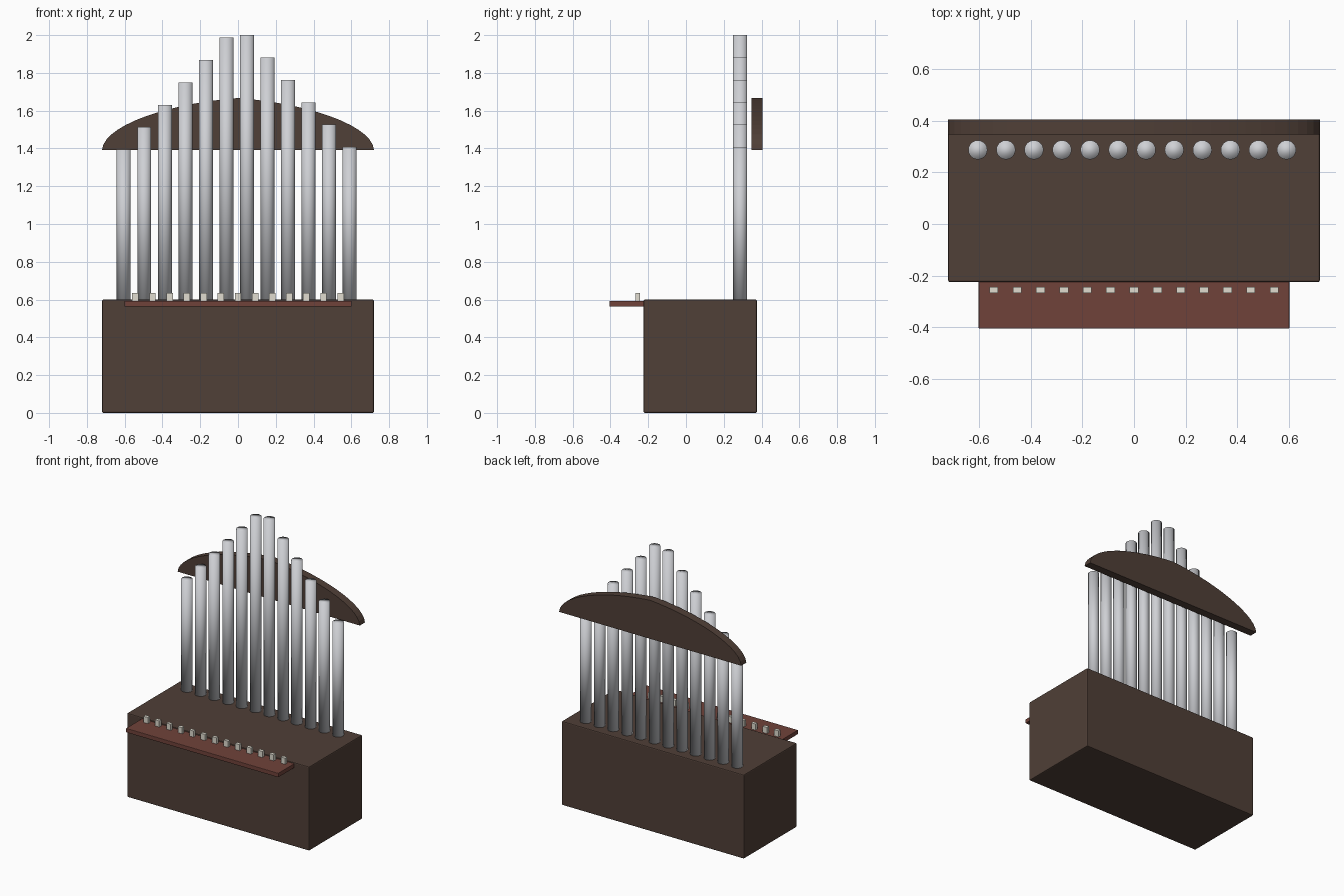
import bpy, bmesh
from mathutils import Vector
from mathutils.geometry import interpolate_bezier

if "Cube" in bpy.data.objects:
    bpy.data.objects.remove(bpy.data.objects["Cube"])


def material(name, rgb):
    m = bpy.data.materials.new(name)
    m.diffuse_color = (*rgb, 1)
    m.use_nodes = True
    m.node_tree.nodes["Principled BSDF"].inputs["Base Color"].default_value = m.diffuse_color
    return m


WOOD = material("dark_wood", (0.08, 0.05, 0.038))
RED = material("red_wood", (0.16, 0.055, 0.042))
METAL = material("pipe_metal", (0.62, 0.63, 0.66))
IVORY = material("ivory", (0.75, 0.72, 0.63))


def add_object(name, bm, mat):
    bmesh.ops.recalc_face_normals(bm, faces=bm.faces)
    mesh = bpy.data.meshes.new(name)
    bm.to_mesh(mesh)
    bm.free()
    mesh.materials.append(mat)
    ob = bpy.data.objects.new(name, mesh)
    bpy.context.collection.objects.link(ob)
    return ob


def box(name, lo, hi, mat, bevel=0.0):
    lo, hi = Vector(lo), Vector(hi)
    bm = bmesh.new()
    bmesh.ops.create_cube(bm, size=1)
    bmesh.ops.scale(bm, vec=hi - lo, verts=bm.verts)
    bmesh.ops.translate(bm, vec=(lo + hi) / 2, verts=bm.verts)
    ob = add_object(name, bm, mat)
    if bevel:
        mod = ob.modifiers.new("soft_edges", 'BEVEL')
        mod.width = bevel
        mod.segments = 2
    return ob


def pipe(name, x, top):
    # smooth-shaded capped tube standing on the case
    bottom, y, radius = 0.595, 0.287, 0.037
    bm = bmesh.new()
    bmesh.ops.create_cone(bm, cap_ends=True, segments=24, radius1=radius,
                          radius2=radius, depth=top - bottom)
    bmesh.ops.translate(bm, vec=(x, y, (top + bottom) / 2), verts=bm.verts)
    for f in bm.faces:
        f.smooth = True
    return add_object(name, bm, METAL)


# case and keyboard ledge
box("case", (-0.72, -0.225, 0), (0.72, 0.375, 0.6), WOOD, 0.007)
box("keyboard_ledge", (-0.602, -0.405, 0.562), (0.602, -0.215, 0.592), RED, 0.003)

# row of stops along the ledge
for i in range(13):
    x = (i - 6) * 0.0905
    box(f"stop_{i + 1}", (x - 0.017, -0.267, 0.588), (x + 0.017, -0.244, 0.636), IVORY)

# pipes stepping up towards the middle
for i in range(12):
    top = 1.394 + 0.1186 * i if i < 6 else 2.0 - 0.1186 * (i - 6)
    pipe(f"pipe_{i + 1}", -0.605 + 0.1087 * i, top)

# arched crest behind the pipes, with a slight point at the centre
half = interpolate_bezier(Vector((-0.72, 1.392)), Vector((-0.71, 1.525)),
                          Vector((-0.36, 1.64)), Vector((0, 1.667)), 15)
arch = [(p.x, p.y) for p in half]
arch += [(-x, z) for x, z in reversed(arch[:-1])]
bm = bmesh.new()
face = bm.faces.new([bm.verts.new((x, 0.347, z)) for x, z in arch])
ext = bmesh.ops.extrude_face_region(bm, geom=[face], use_keep_orig=True)
bmesh.ops.translate(bm, vec=(0, 0.058, 0),
                    verts=[v for v in ext["geom"] if isinstance(v, bmesh.types.BMVert)])
add_object("crest", bm, WOOD)
